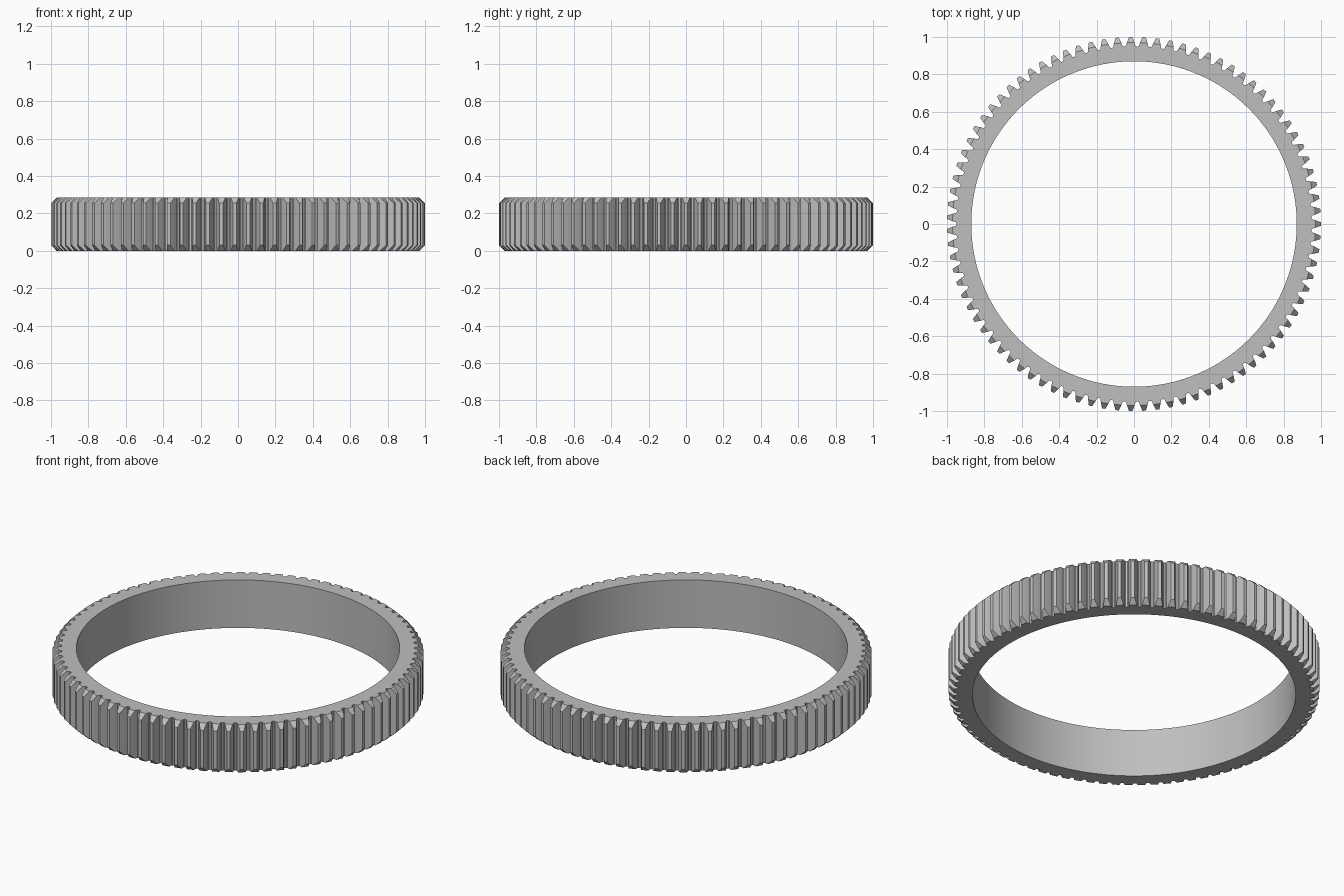
import bpy, bmesh, math
from math import pi, cos, sin, tan, acos

if "Cube" in bpy.data.objects:
    bpy.data.objects.remove(bpy.data.objects["Cube"])

TEETH = 87
HEIGHT = 0.285
BORE = 0.87
CHAMFER_R = 0.97
TIP_R = 1.0
PITCH_R = TEETH / (TEETH + 2)
ROOT_R = (TEETH - 2.5) / (TEETH + 2)
BASE_R = PITCH_R * cos(math.radians(20))
STEP = 2 * pi / TEETH


def involute(r):
    a = acos(BASE_R / r)
    return tan(a) - a


def half_angle(r):
    """Half the angle a tooth spans at radius r."""
    return STEP / 4 + involute(PITCH_R) - involute(r)


# One flank from the root to the tip, as (radius, half angle)
flank = [(ROOT_R, half_angle(ROOT_R) + 0.004)]
flank += [(r, half_angle(r)) for r in (0.953, 0.961, CHAMFER_R, 0.98, 0.99, TIP_R)]
tooth = [(r, -a) for r, a in flank] + [(r, a) for r, a in reversed(flank)]
last = len(tooth) - 1
low = [i for i, (r, _) in enumerate(tooth) if r <= CHAMFER_R]
high = [i for i, (r, _) in enumerate(tooth) if r >= CHAMFER_R]

bm = bmesh.new()


def point(r, angle, z):
    return bm.verts.new((r * cos(angle), r * sin(angle), z))


# Vertex columns: outer tooth profile and bore, each with a top and bottom
outer, bore = [], []
for t in range(TEETH):
    mid = t * STEP
    column = []
    for r, a in tooth:
        cut = max(0.0, r - CHAMFER_R)
        column.append((point(r, mid + a, cut), point(r, mid + a, HEIGHT - cut)))
    outer.append(column)
    for a in (mid - STEP / 2, mid):
        bore.append((point(BORE, a, 0), point(BORE, a, HEIGHT)))

for t in range(TEETH):
    col, nxt = outer[t], outer[(t + 1) % TEETH]
    b0, b1, b2 = (bore[(2 * t + k) % len(bore)] for k in range(3))
    # Tooth walls, root floor and bore wall
    for p, q in list(zip(col, col[1:])) + [(col[last], nxt[0])]:
        bm.faces.new((p[0], q[0], q[1], p[1]))
    for p, q in ((b0, b1), (b1, b2)):
        bm.faces.new((q[0], p[0], p[1], q[1]))
    # End faces, tooth chamfers and the strips behind the root floors
    for side in (0, 1):
        rim = [b[side] for b in (b2, b1, b0)] + [col[i][side] for i in low]
        cap = [col[i][side] for i in high]
        gap = [b2[side], col[last][side], nxt[0][side]]
        for loop in (rim, cap, gap):
            bm.faces.new(loop if side else loop[::-1])

bmesh.ops.recalc_face_normals(bm, faces=bm.faces)
mesh = bpy.data.meshes.new("ring_gear")
bm.to_mesh(mesh)
bm.free()

gear = bpy.data.objects.new("ring_gear", mesh)
bpy.context.collection.objects.link(gear)

# Plain grey metal
grey = bpy.data.materials.new("grey_metal")
grey.use_nodes = True
colour = (0.52, 0.52, 0.52, 1)
grey.diffuse_color = colour
grey.node_tree.nodes["Principled BSDF"].inputs["Base Color"].default_value = colour
mesh.materials.append(grey)

# Smooth bore and flanks, crisp tooth edges
bpy.ops.object.select_all(action='DESELECT')
gear.select_set(True)
bpy.context.view_layer.objects.active = gear
bpy.ops.object.shade_smooth_by_angle(angle=math.radians(25))
